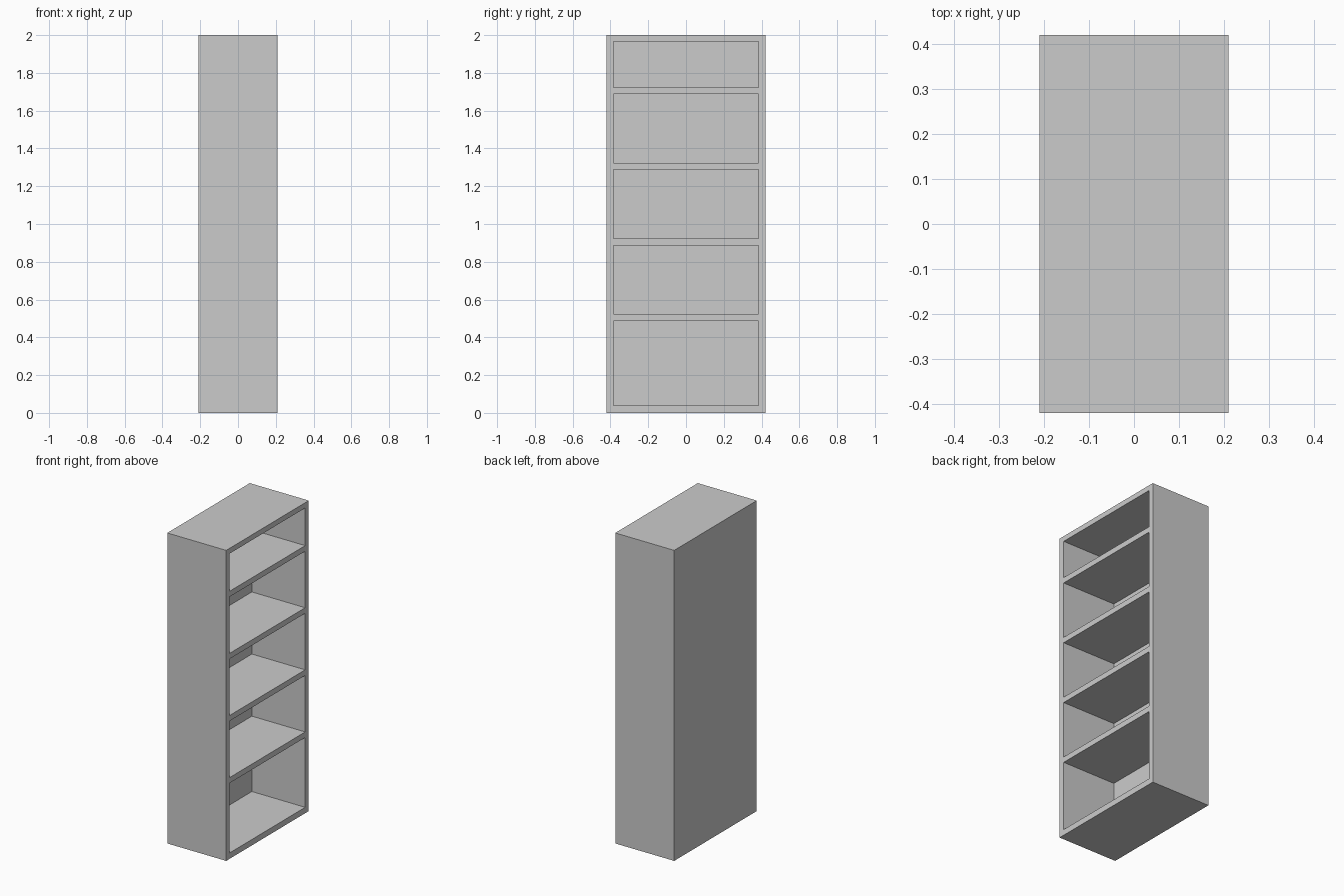
import bpy, bmesh, math

if "Cube" in bpy.data.objects:
    bpy.data.objects.remove(bpy.data.objects["Cube"])

WIDTH, DEPTH, HEIGHT = 0.84, 0.42, 2.0
T = 0.036                       # panel thickness
BACK = 0.04                     # back panel thickness
shelf_tops = [0.5235 + 0.4 * i for i in range(4)]

# Grid lines of the open face (+x side)
ys = [-WIDTH / 2, -WIDTH / 2 + T, WIDTH / 2 - T, WIDTH / 2]
zs = [0, 0.038]
for top in shelf_tops:
    zs += [top - T, top]
zs += [HEIGHT - 0.034, HEIGHT]

bm = bmesh.new()
grid = [[bm.verts.new((DEPTH / 2, y, z)) for y in ys] for z in zs]
openings = []
for r in range(len(zs) - 1):
    for c in range(3):
        f = bm.faces.new((grid[r][c], grid[r][c + 1],
                          grid[r + 1][c + 1], grid[r + 1][c]))
        if c == 1 and r % 2 == 1:
            openings.append(f)

# Outer walls and back panel
rim = [e for e in bm.edges if e.is_boundary]
walls = bmesh.ops.extrude_edge_only(bm, edges=rim)["geom"]
for v in walls:
    if isinstance(v, bmesh.types.BMVert):
        v.co.x = -DEPTH / 2
bmesh.ops.holes_fill(bm, edges=[e for e in bm.edges if e.is_boundary], sides=0)

# Shelf compartments pushed in from the open face
cells = bmesh.ops.extrude_discrete_faces(bm, faces=openings)["faces"]
for f in cells:
    for v in f.verts:
        v.co.x = -DEPTH / 2 + BACK

# Merge coplanar faces
bmesh.ops.dissolve_limit(bm, angle_limit=math.radians(1),
                         verts=bm.verts[:], edges=bm.edges[:])
bmesh.ops.recalc_face_normals(bm, faces=bm.faces[:])

mesh = bpy.data.meshes.new("bookcase")
bm.to_mesh(mesh)
bm.free()
bpy.context.collection.objects.link(bpy.data.objects.new("bookcase", mesh))
